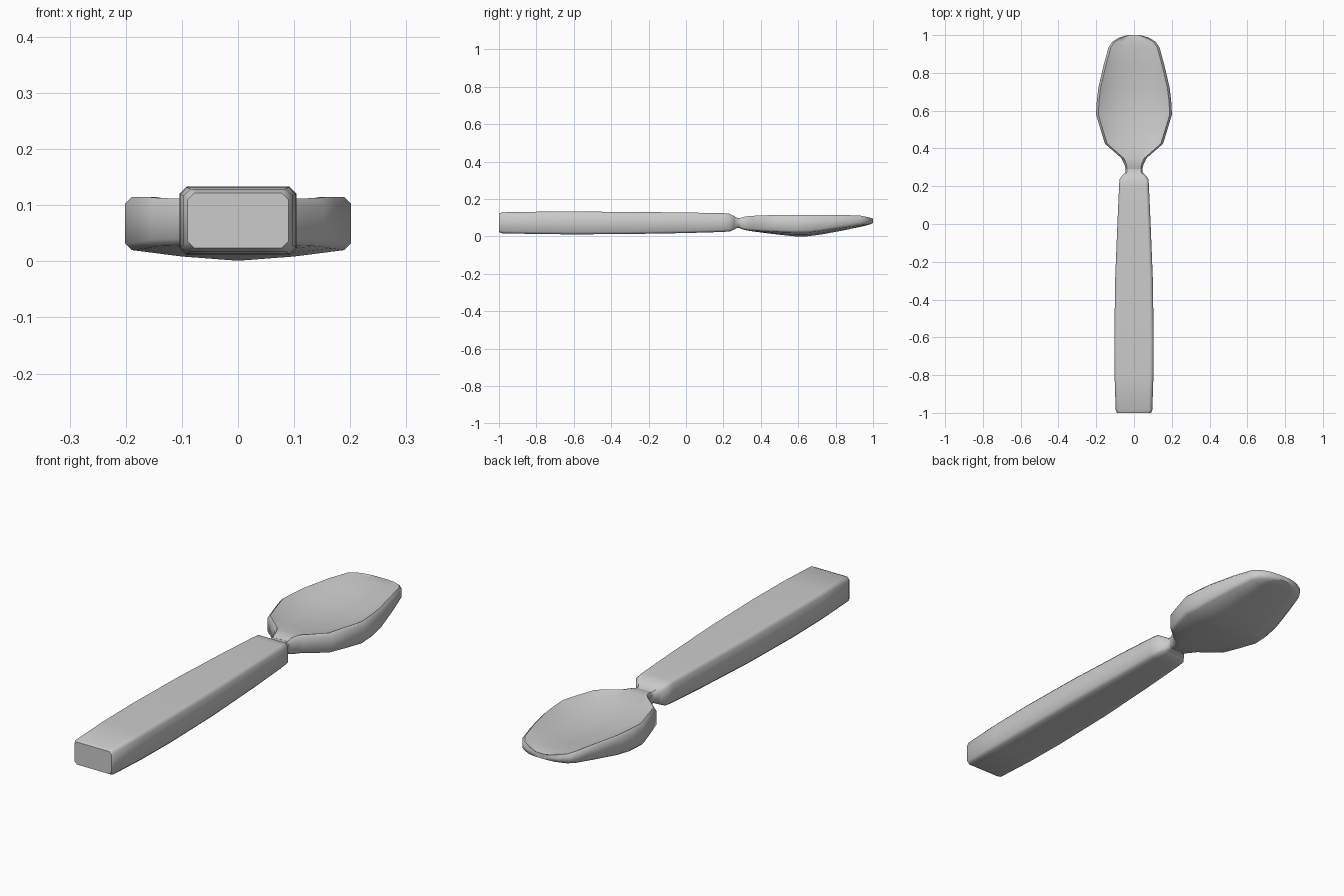
import bpy, bmesh


def section(y, w, zb, zt, vee=0.0, dip=0.0):
    """Closed ring: chamfered box, optionally with a V belly and dished top."""
    c = min(0.012, w * 0.25)
    half = [(0.5 * w, zb + 0.4 * vee), (w - c, zb + vee), (w, zb + vee + c),
            (w, zt - c), (w - c, zt), (0.8 * w, zt - 0.35 * dip),
            (0.45 * w, zt - 0.85 * dip)]
    ring = [(0, zb)] + half + [(0, zt - dip)] + [(-x, z) for x, z in reversed(half)]
    return [(x, y, z) for x, z in ring]


def loft(name, stations):
    bm = bmesh.new()
    rings = [[bm.verts.new(p) for p in section(*s)] for s in stations]
    n = len(rings[0])
    for a, b in zip(rings, rings[1:]):
        for i in range(n):
            j = (i + 1) % n
            bm.faces.new((a[i], a[j], b[j], b[i]))
    bm.faces.new(rings[0])
    bm.faces.new(rings[-1])
    bmesh.ops.recalc_face_normals(bm, faces=bm.faces)
    mesh = bpy.data.meshes.new(name)
    bm.to_mesh(mesh)
    bm.free()
    obj = bpy.data.objects.new(name, mesh)
    bpy.context.collection.objects.link(obj)
    bpy.ops.object.select_all(action='DESELECT')
    obj.select_set(True)
    bpy.context.view_layer.objects.active = obj
    bpy.ops.object.shade_smooth_by_angle(angle=0.9)
    return obj


# Tapered handle running into the pinched neck: y, half width, bottom, top
loft("handle", [
    (-1.0, 0.09, 0.024, 0.122), (-0.985, 0.097, 0.017, 0.129),
    (-0.8, 0.103, 0.013, 0.132), (-0.6, 0.104, 0.011, 0.133),
    (-0.3, 0.100, 0.013, 0.131), (0.0, 0.088, 0.018, 0.128),
    (0.2, 0.079, 0.024, 0.124), (0.235, 0.077, 0.027, 0.121),
    (0.258, 0.062, 0.037, 0.108), (0.275, 0.045, 0.046, 0.098),
    (0.30, 0.045, 0.045, 0.099),
])

# Bowl from neck to tip: y, half width, bottom, top, belly depth, dish depth
loft("bowl", [
    (0.29, 0.044, 0.042, 0.099, 0, 0), (0.315, 0.05, 0.034, 0.106, 0, 0),
    (0.35, 0.068, 0.028, 0.110, 0.002, 0.004),
    (0.425, 0.154, 0.018, 0.113, 0.009, 0.022),
    (0.50, 0.177, 0.009, 0.115, 0.014, 0.034),
    (0.58, 0.201, 0.001, 0.115, 0.019, 0.042),
    (0.65, 0.197, 0.001, 0.115, 0.019, 0.043),
    (0.72, 0.189, 0.010, 0.115, 0.018, 0.042),
    (0.84, 0.161, 0.032, 0.115, 0.014, 0.030),
    (0.935, 0.135, 0.052, 0.111, 0.008, 0.014),
    (0.965, 0.115, 0.059, 0.105, 0.005, 0.008),
    (0.988, 0.076, 0.066, 0.099, 0.002, 0.003),
    (1.0, 0.032, 0.072, 0.094, 0, 0),
])
